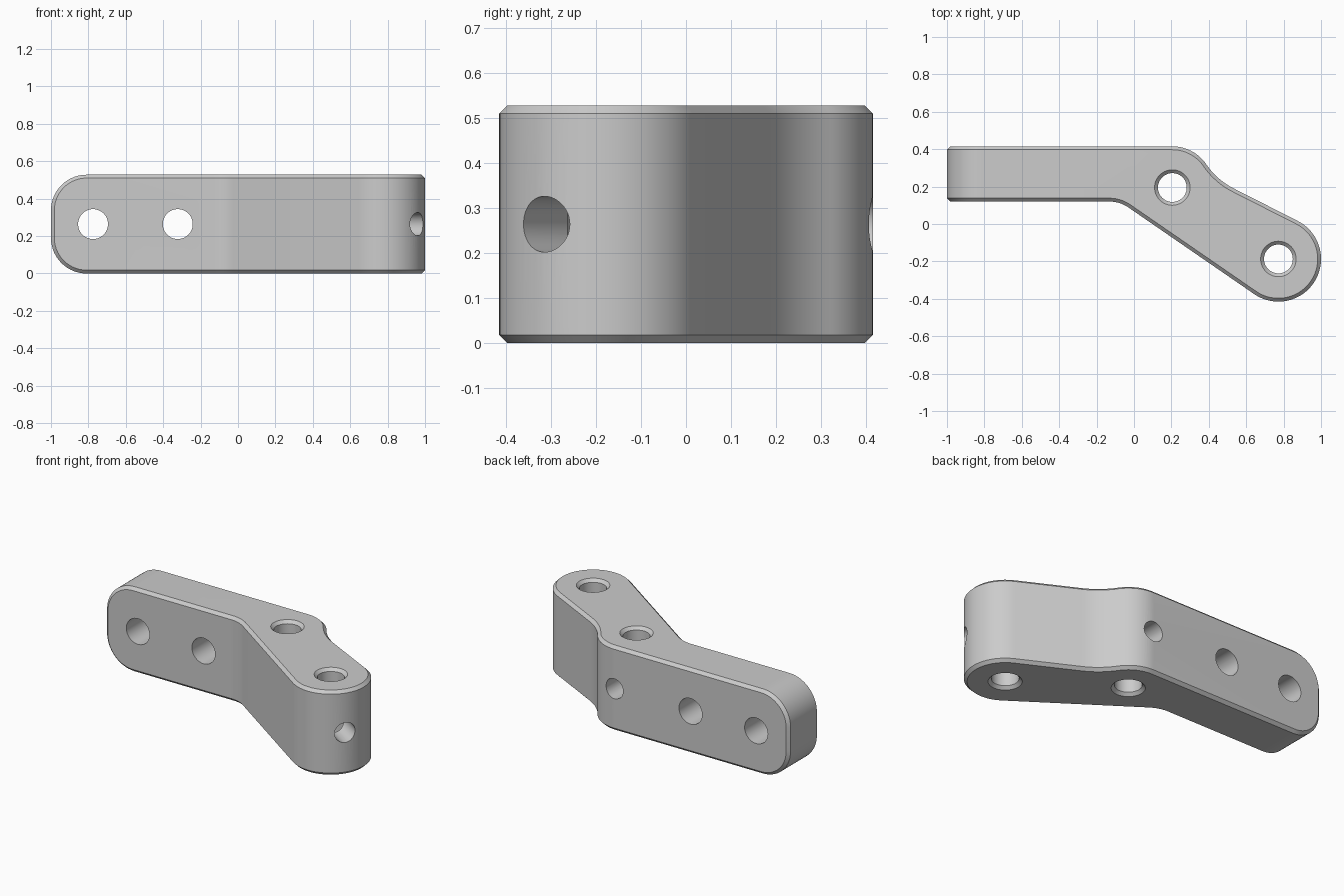
import bpy, bmesh
from math import cos, sin, radians, pi
from mathutils import Vector, Matrix

if "Cube" in bpy.data.objects:
    bpy.data.objects.remove(bpy.data.objects["Cube"])

H = 0.528
MID = Vector((0.205, 0.195, 0))     # vertical hole at the bend
TIP = Vector((0.772, -0.187, 0))    # vertical hole at the arm tip


def arc(c, r, a0, a1, n):
    angles = [radians(a0 + (a1 - a0) * i / n) for i in range(n + 1)]
    return [(c.x + r * cos(a), c.y + r * sin(a)) for a in angles]


def curve(p0, p1, p2, n=10):
    a, b, c = Vector(p0), Vector(p1), Vector(p2)
    pts = [a * (1 - t) ** 2 + b * 2 * t * (1 - t) + c * t * t
           for t in (i / n for i in range(n + 1))]
    return [tuple(p) for p in pts]


def make_object(name, bm):
    bmesh.ops.recalc_face_normals(bm, faces=bm.faces)
    mesh = bpy.data.meshes.new(name)
    bm.to_mesh(mesh)
    bm.free()
    ob = bpy.data.objects.new(name, mesh)
    bpy.context.collection.objects.link(ob)
    return ob


def lathe(name, profile, matrix, n=48):
    """Solid of revolution from (radius, height) pairs, capped at both ends."""
    bm = bmesh.new()
    rings = [[bm.verts.new((r * cos(2 * pi * i / n), r * sin(2 * pi * i / n), z))
              for i in range(n)] for r, z in profile]
    for a, b in zip(rings, rings[1:]):
        for i in range(n):
            j = (i + 1) % n
            bm.faces.new((a[i], a[j], b[j], b[i]))
    bm.faces.new(rings[0])
    bm.faces.new(rings[-1])
    bm.transform(matrix)
    ob = make_object(name, bm)
    ob.hide_render = True
    return ob


# Bent bracket body: plan outline extruded upwards
outline = [(-1, 0.12)]
outline += curve((-0.13, 0.12), (-0.075, 0.12), (-0.025, 0.085))
outline += arc(TIP, 0.228, -124.2, 63.4, 40)
outline += curve((0.539, 0.187), (0.445, 0.2335), (0.385, 0.321))
outline += arc(MID, 0.22, 35, 90, 14)[1:]
outline += [(-1, 0.415)]
bm = bmesh.new()
base = bm.faces.new([bm.verts.new((x, y, 0)) for x, y in outline])
top = bmesh.ops.extrude_face_region(bm, geom=[base])["geom"]
bmesh.ops.translate(bm, vec=(0, 0, H),
                    verts=[g for g in top if isinstance(g, bmesh.types.BMVert)])
bmesh.ops.recalc_face_normals(bm, faces=bm.faces)

# Large rounding of the bar end
end_edges = [e for e in bm.edges if all(v.co.x < -0.99 for v in e.verts)
             and abs(e.verts[0].co.z - e.verts[1].co.z) < 1e-4]
bmesh.ops.bevel(bm, geom=end_edges, offset=0.19, segments=14, profile=0.5,
                affect='EDGES', clamp_overlap=False)
bracket = make_object("bent_bracket", bm)

# Edge chamfer
chamfer = bracket.modifiers.new("chamfer", 'BEVEL')
chamfer.width = 0.018
chamfer.segments = 1
chamfer.limit_method = 'ANGLE'
chamfer.angle_limit = radians(50)

# Hole cutters
cutters = []
bore = [(0.115, -0.02), (0.077, 0.018), (0.077, H - 0.018), (0.115, H + 0.02)]
for c in (MID, TIP):
    cutters.append(lathe("bore_cutter", bore, Matrix.Translation(c)))


def drill(name, start, direction, length, r):
    d = Vector(direction)
    m = Matrix.Translation(start) @ d.to_track_quat('Z', 'Y').to_matrix().to_4x4()
    cutters.append(lathe(name, [(r, 0), (r, length)], m))


up = Vector((0, 0, H / 2))
for x in (-0.775, -0.322):
    drill("bar_hole_cutter", Vector((x, 0, H / 2)), (0, 1, 0), 0.6, 0.08)
drill("bend_screw_cutter", MID + up, (0, 1, 0), 0.4, 0.062)
drill("tip_screw_cutter", TIP + up, TIP - MID, 0.4, 0.062)

for c in cutters:
    m = bracket.modifiers.new("cut", 'BOOLEAN')
    m.operation = 'DIFFERENCE'
    m.solver = 'EXACT'
    m.object = c

# Apply everything, then shade smooth with sharp edges kept
bpy.context.view_layer.objects.active = bracket
bracket.select_set(True)
for m in list(bracket.modifiers):
    bpy.ops.object.modifier_apply(modifier=m.name)
for c in cutters:
    bpy.data.objects.remove(c)
bpy.ops.object.shade_smooth_by_angle(angle=radians(25))
